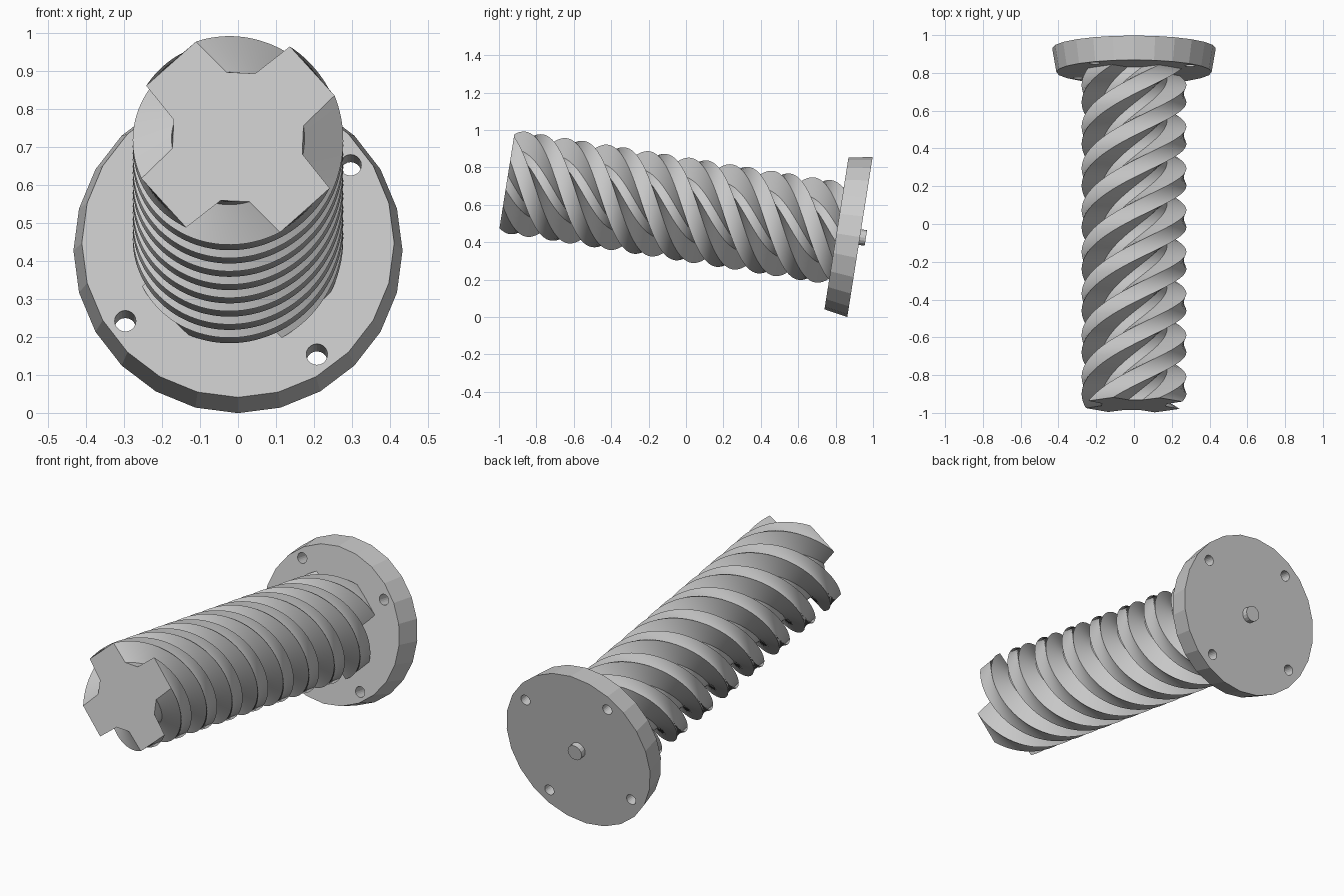
import bpy, bmesh
from math import cos, sin, radians, tau
from mathutils import Matrix

cube = bpy.data.objects.get("Cube")
if cube:
    bpy.data.objects.remove(cube, do_unlink=True)

# Single grey metal
metal = bpy.data.materials.new("grey_metal")
metal.use_nodes = True
GREY = (0.6, 0.6, 0.6, 1)
metal.diffuse_color = GREY
metal.node_tree.nodes["Principled BSDF"].inputs["Base Color"].default_value = GREY

# Local +Z runs from the flange's back face along the tilted axis to the screw tip
FRAME = Matrix.Translation((0, 0.93, 0.427)) @ Matrix.Rotation(radians(81), 4, 'X')
FLANGE_T, TIP = 0.127, 1.911


def make_object(name, bm):
    bmesh.ops.recalc_face_normals(bm, faces=bm.faces)
    mesh = bpy.data.meshes.new(name)
    bm.to_mesh(mesh)
    bm.free()
    mesh.materials.append(metal)
    ob = bpy.data.objects.new(name, mesh)
    bpy.context.collection.objects.link(ob)
    ob.matrix_world = FRAME
    return ob


def add_cylinder(bm, r_back, r_front, z0, z1, sides, x=0, y=0):
    place = Matrix.Translation((x, y, (z0 + z1) / 2))
    bmesh.ops.create_cone(bm, cap_ends=True, segments=sides, radius1=r_back,
                          radius2=r_front, depth=z1 - z0, matrix=place)


# Tapered flange with four bolt holes
bm = bmesh.new()
add_cylinder(bm, 0.433, 0.411, 0, FLANGE_T, 24)
flange = make_object("flange", bm)

bm = bmesh.new()
for k in range(4):
    a = radians(35 + 90 * k)
    add_cylinder(bm, 0.028, 0.028, -0.1, 0.3, 20, 0.362 * cos(a), 0.362 * sin(a))
cutter = make_object("hole_cutter", bm)
cutter.hide_render = True

cut = flange.modifiers.new("bolt_holes", 'BOOLEAN')
cut.operation = 'DIFFERENCE'
cut.solver = 'EXACT'
cut.object = cutter
bpy.context.view_layer.objects.active = flange
bpy.ops.object.modifier_apply(modifier=cut.name)
bpy.data.objects.remove(cutter, do_unlink=True)

# Small centring pin on the back of the flange
bm = bmesh.new()
add_cylinder(bm, 0.042, 0.042, -0.032, 0.01, 16)
make_object("back_pin", bm)

# Four-lobed cross profile: radius and angle of each corner
profile = []
for k in range(4):
    for radius, angle in ((0.277, 23.5), (0.277, 60.5), (0.175, 75), (0.175, 100)):
        profile.append((radius, radians(angle + 90 * k)))

# Screw shaft: the profile swept along the axis through two full turns
STEPS, TURNS = 240, 2
bm = bmesh.new()
rings = []
for i in range(STEPS + 1):
    t = i / STEPS
    twist = -TURNS * tau * t
    z = TIP + (FLANGE_T - 0.003 - TIP) * t
    rings.append([bm.verts.new((r * cos(a + twist), r * sin(a + twist), z))
                  for r, a in profile])
for ring, following in zip(rings, rings[1:]):
    for j in range(len(ring)):
        n = (j + 1) % len(ring)
        bm.faces.new((ring[j], ring[n], following[n], following[j]))
bm.faces.new(rings[0])
bm.faces.new(rings[-1])
screw = make_object("screw_shaft", bm)

# Smooth helical walls with crisp thread edges
bpy.ops.object.select_all(action='DESELECT')
screw.select_set(True)
bpy.context.view_layer.objects.active = screw
bpy.ops.object.shade_smooth_by_angle(angle=radians(25))
